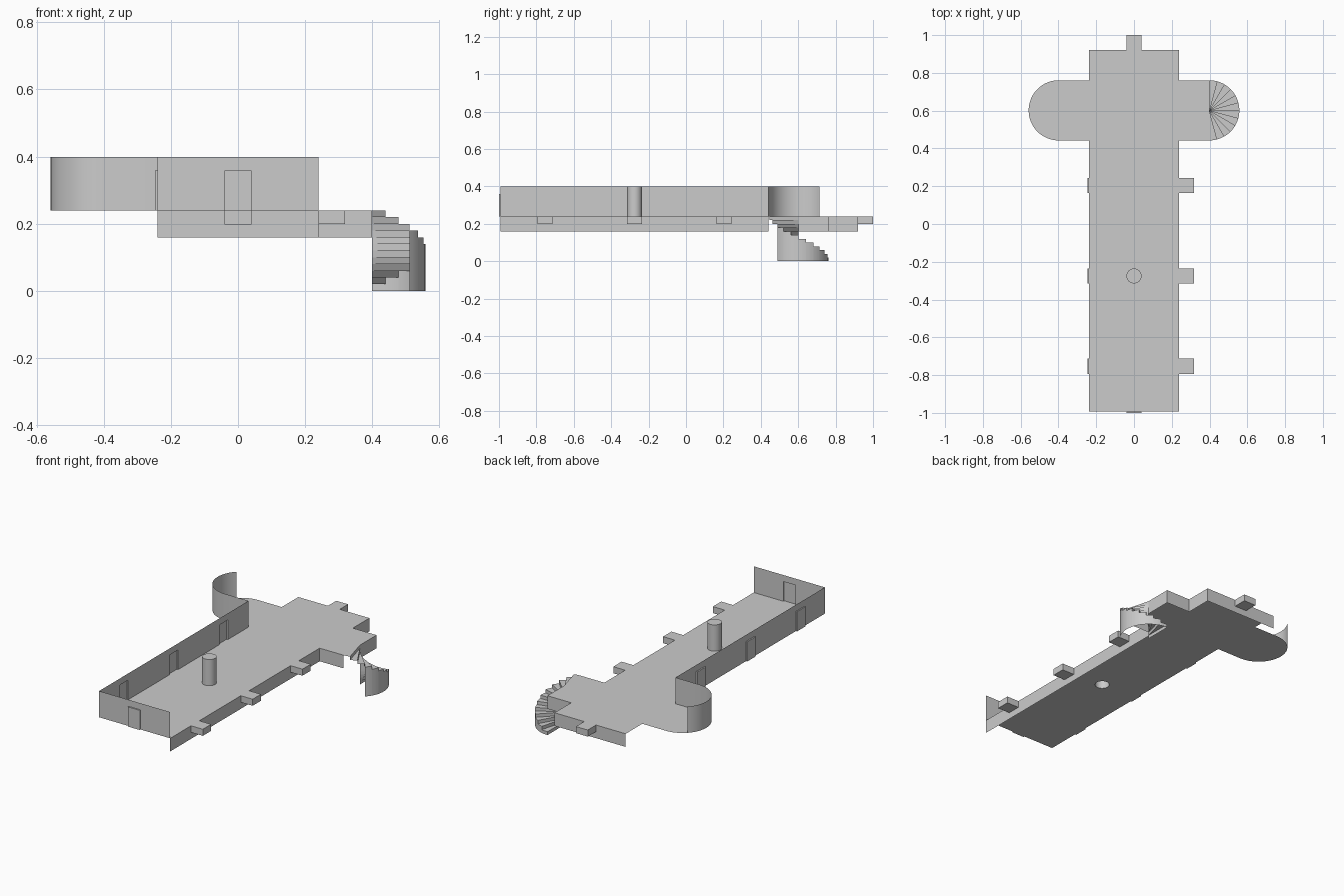
import bpy, bmesh, math
from mathutils import Vector

if "Cube" in bpy.data.objects:
    bpy.data.objects.remove(bpy.data.objects["Cube"])

U = 2 / 50.2                 # one plan module
FLOOR, TOP, SKIRT = 6, 10, 4  # heights in modules

mat = bpy.data.materials.new("light_grey")
mat.diffuse_color = (0.6, 0.6, 0.6, 1)
mat.use_nodes = True
mat.node_tree.nodes["Principled BSDF"].inputs["Base Color"].default_value = mat.diffuse_color


def P(x, y, z):
    """Plan modules (y from the front wall) to world units."""
    return Vector((x * U, -0.992 + y * U, z * U))


def arc(cx, cy, r, a0, a1, n):
    angles = [math.radians(a0 + (a1 - a0) * i / n) for i in range(n + 1)]
    return [(cx + r * math.cos(a), cy + r * math.sin(a)) for a in angles]


def finish(name, bm, smooth=False):
    bmesh.ops.remove_doubles(bm, verts=bm.verts, dist=1e-5)
    mesh = bpy.data.meshes.new(name)
    bm.to_mesh(mesh)
    bm.free()
    mesh.materials.append(mat)
    ob = bpy.data.objects.new(name, mesh)
    bpy.context.collection.objects.link(ob)
    if smooth:
        bpy.ops.object.select_all(action='DESELECT')
        ob.select_set(True)
        bpy.context.view_layer.objects.active = ob
        bpy.ops.object.shade_smooth_by_angle(angle=math.radians(30))
    return ob


def face(bm, *pts):
    bm.faces.new([bm.verts.new(P(*p)) for p in pts])


def upright(bm, a, b, z0, z1):
    if z1 - z0 > 1e-6:
        face(bm, (*a, z0), (*b, z0), (*b, z1), (*a, z1))


def wall(bm, a, b, z0, z1, centres=(), oz0=0, oz1=0, depth=0):
    """Straight wall a-b; each opening is pushed outward (right of a-b)."""
    a, b = Vector(a), Vector(b)
    d = (b - a).normalized()
    out = Vector((d.y, -d.x)) * depth
    start = a
    for c in centres:
        l, r = a + d * (c - 1), a + d * (c + 1)
        lo, ro = l + out, r + out
        upright(bm, start, l, z0, z1)
        upright(bm, l, r, z0, oz0)
        upright(bm, l, r, oz1, z1)
        upright(bm, l, lo, oz0, oz1)
        upright(bm, lo, ro, oz0, oz1)
        upright(bm, ro, r, oz0, oz1)
        if oz0 > z0:      # underside of a step
            face(bm, (*l, oz0), (*r, oz0), (*ro, oz0), (*lo, oz0))
        if oz1 < z1:      # door head
            face(bm, (*l, oz1), (*lo, oz1), (*ro, oz1), (*r, oz1))
        start = r
    upright(bm, start, b, z0, z1)


DOORS = (6, 18, 30)

# Floor: cross-shaped outline with door recesses, and a hole under the column
outline = [(-6, 0), (-1, 0), (-1, -.2), (1, -.2), (1, 0), (6, 0)]
for v in DOORS:
    outline += [(6, v - 1), (8, v - 1), (8, v + 1), (6, v + 1)]
outline += [(6, 36), (10, 36), (10, 44), (6, 44), (6, 48), (1, 48), (1, 50),
            (-1, 50), (-1, 48), (-6, 48), (-6, 44)]
outline += arc(-10, 40, 4, 90, 270, 32) + [(-6, 36)]
for v in reversed(DOORS):
    outline += [(-6, v + 1), (-6.2, v + 1), (-6.2, v - 1), (-6, v - 1)]
ring = arc(0, 18, 1, 0, 360, 24)[:-1]

bm = bmesh.new()
edges = []
for loop in (outline, ring):
    vs = [bm.verts.new(P(x, y, FLOOR)) for x, y in loop]
    edges += [bm.edges.new((vs[i - 1], vs[i])) for i in range(len(vs))]
bmesh.ops.triangle_fill(bm, edges=edges, use_beauty=True, normal=(0, 0, 1))
bm.normal_update()
for f in bm.faces:
    if f.normal.z < 0:
        f.normal_flip()
finish("floor", bm)

# High walls on the left and front, with shallow door recesses
bm = bmesh.new()
wall(bm, (-6, 36), (-6, 0), FLOOR, TOP, [36 - v for v in reversed(DOORS)], FLOOR, 9, .2)
wall(bm, (-6, 0), (6, 0), FLOOR, TOP, [6], FLOOR, 9, .2)
finish("high_walls", bm)

# Curved wall of the left bay
bm = bmesh.new()
path = arc(-10, 40, 4, 135, 270, 24) + [(-6, 36)]
for a, b in zip(path, path[1:]):
    upright(bm, a, b, FLOOR, TOP)
finish("bay_wall", bm, True)

# Low skirt below the floor on the right and back, with projecting landings
bm = bmesh.new()
wall(bm, (6, 0), (6, 36), SKIRT, FLOOR, DOORS, 5, FLOOR, 2)
for a, b in (((6, 36), (10, 36)), ((10, 40), (10, 44)),
             ((10, 44), (6, 44)), ((6, 44), (6, 48))):
    wall(bm, a, b, SKIRT, FLOOR)
wall(bm, (6, 48), (-6, 48), SKIRT, FLOOR, [6], 5, FLOOR, 2)
finish("skirt_and_landings", bm)

# Column
bm = bmesh.new()
for i in range(len(ring)):
    upright(bm, ring[i - 1], ring[i], FLOOR, TOP)
face(bm, *[(x, y, TOP) for x, y in ring])
finish("column", bm, True)

# Winding stair: twelve wedge treads with risers, outer wall from the fourth on
bm = bmesh.new()
for k in range(12):
    z = FLOOR - k * .5
    rim = arc(10, 40, 4, -90 + 15 * k, -75 + 15 * k, 3)
    face(bm, (10, 40, z), *[(x, y, z) for x, y in rim])
    upright(bm, rim[-1], (10, 40), z - .5, z)
    if k >= 3:
        for a, b in zip(rim, rim[1:]):
            upright(bm, a, b, 0, z)
finish("winding_stair", bm, True)
